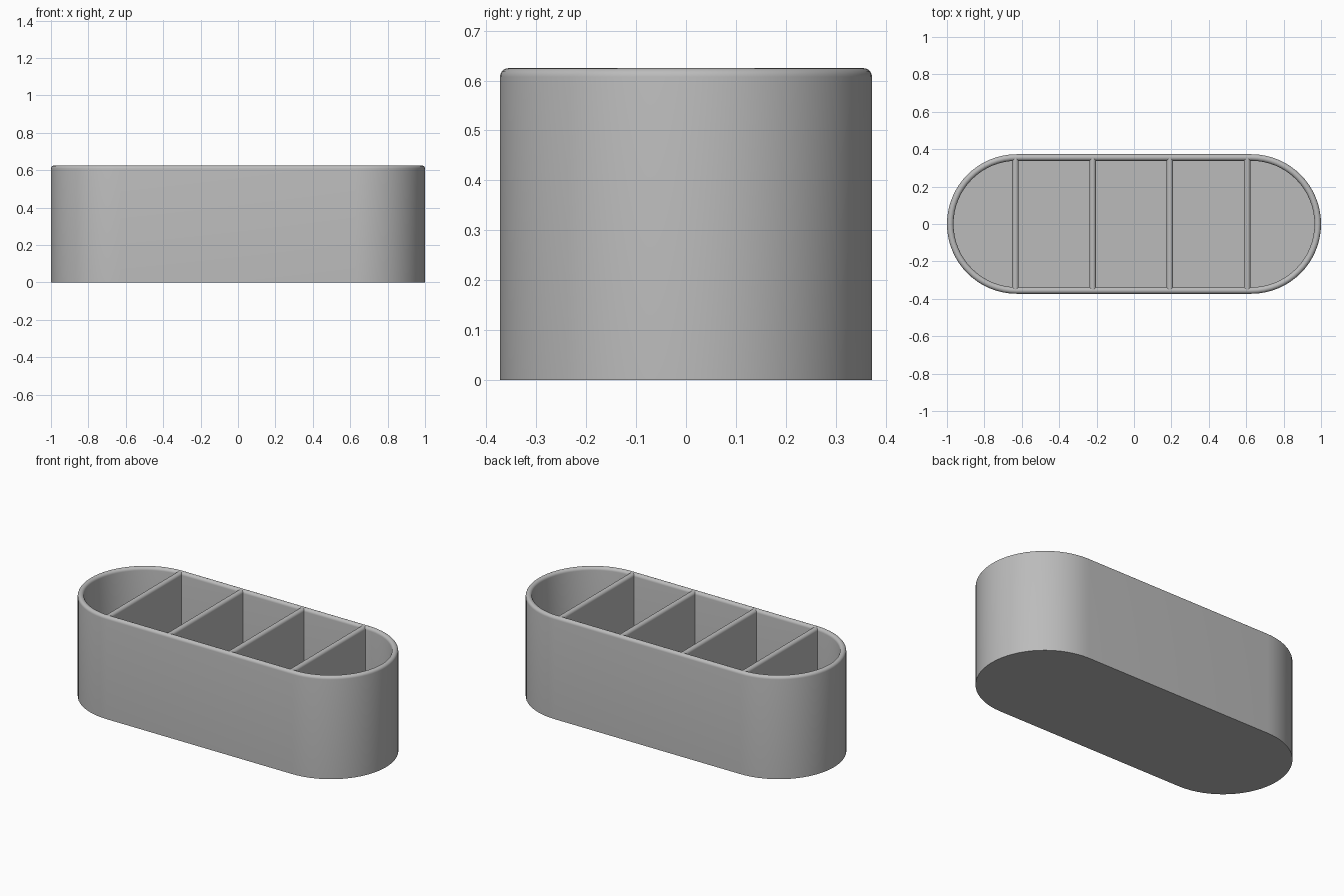
import bpy, bmesh, math

HALF_LENGTH, RADIUS, HEIGHT = 1.0, 0.373, 0.625
WALL, FLOOR = 0.035, 0.035
ROUND = WALL / 2
CENTRE = HALF_LENGTH - RADIUS
ARC_STEPS = 32

old = bpy.data.objects.get("Cube")
if old:
    bpy.data.objects.remove(old)

grey = bpy.data.materials.new("plain_grey")
grey.use_nodes = True
colour = (0.5, 0.5, 0.5, 1)
grey.diffuse_color = colour
grey.node_tree.nodes["Principled BSDF"].inputs["Base Color"].default_value = colour


def finish(bm, name):
    """Turn a bmesh into a smooth shaded object."""
    bmesh.ops.recalc_face_normals(bm, faces=bm.faces)
    mesh = bpy.data.meshes.new(name)
    bm.to_mesh(mesh)
    bm.free()
    mesh.materials.append(grey)
    obj = bpy.data.objects.new(name, mesh)
    bpy.context.collection.objects.link(obj)
    bpy.ops.object.select_all(action="DESELECT")
    obj.select_set(True)
    bpy.context.view_layer.objects.active = obj
    bpy.ops.object.shade_smooth_by_angle(angle=math.radians(35))
    return obj


def loft(bm, rings):
    """Bridge closed rings of points and cap both ends."""
    loops = [[bm.verts.new(p) for p in ring] for ring in rings]
    n = len(loops[0])
    for a, b in zip(loops, loops[1:]):
        for i in range(n):
            j = (i + 1) % n
            bm.faces.new((a[i], a[j], b[j], b[i]))
    bm.faces.new(loops[0])
    bm.faces.new(loops[-1])


def stadium(inset, z):
    """Outline with two semicircular ends."""
    points = []
    for side in (1, -1):
        for i in range(ARC_STEPS + 1):
            a = math.pi * (i / ARC_STEPS - 0.5)
            r = RADIUS - inset
            points.append((side * (CENTRE + r * math.cos(a)), side * r * math.sin(a), z))
    return points


def rounded_top(steps=10):
    """Half circle across the wall thickness, as (offset, z)."""
    angles = [math.pi * i / steps for i in range(steps + 1)]
    return [(-ROUND * math.cos(a), HEIGHT - ROUND + ROUND * math.sin(a)) for a in angles]


# Tray shell: outer wall, rounded rim, inner wall and floor
profile = [(0, 0)] + [(ROUND + o, z) for o, z in rounded_top()] + [(WALL, FLOOR)]
bm = bmesh.new()
loft(bm, [stadium(inset, z) for inset, z in profile])
finish(bm, "tray_shell")

# Four evenly spaced dividers with rounded tops, set into the walls
section = [(-ROUND, FLOOR / 2)] + rounded_top() + [(ROUND, FLOOR / 2)]
reach = RADIUS - WALL / 2
for i in range(4):
    x = -0.634 + i * 0.413
    bm = bmesh.new()
    loft(bm, [[(x + o, y, z) for o, z in section] for y in (-reach, reach)])
    finish(bm, f"divider_{i + 1}")
